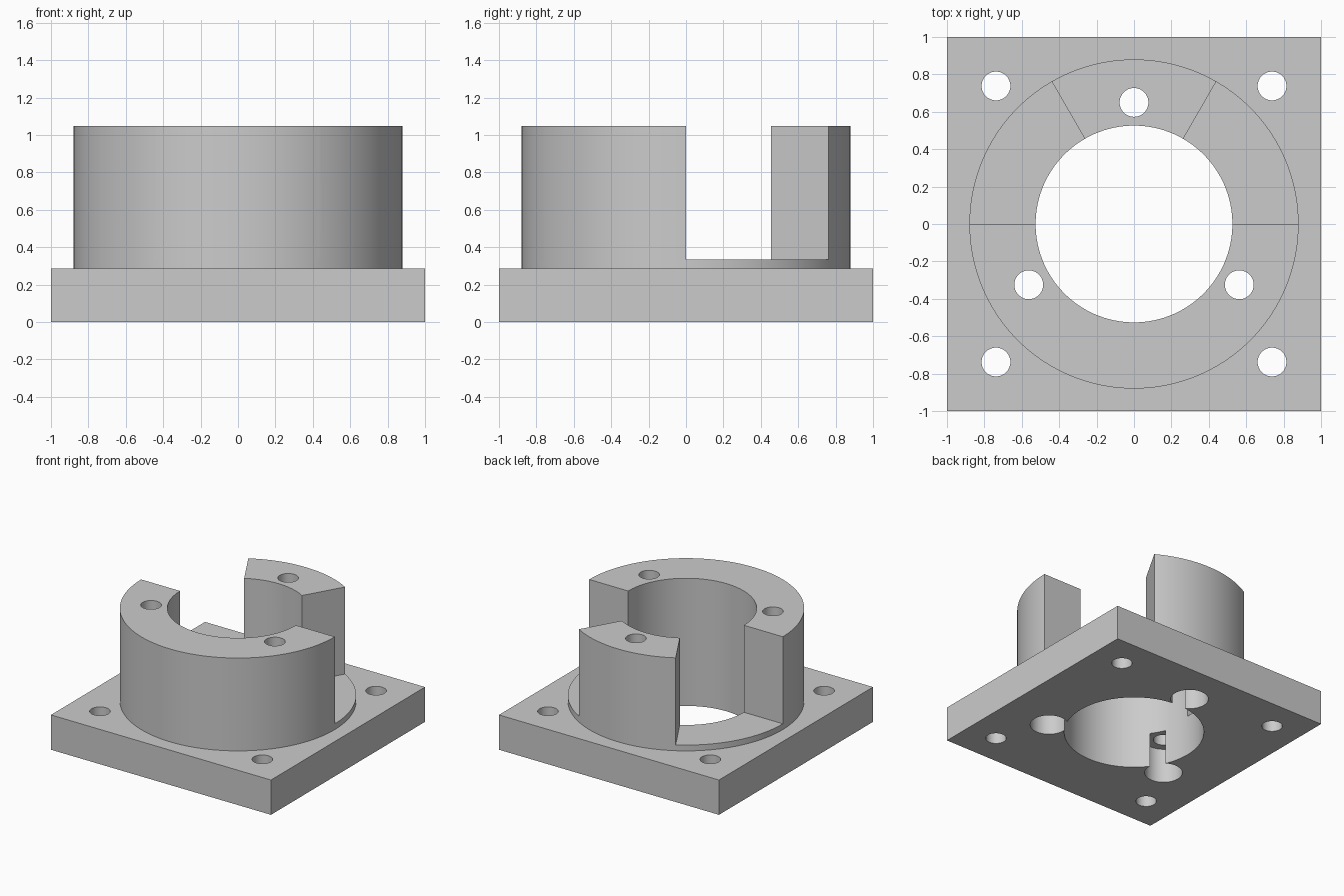
import bpy
import bmesh
from math import cos, sin, radians

if "Cube" in bpy.data.objects:
    bpy.data.objects.remove(bpy.data.objects["Cube"], do_unlink=True)

PLATE_TOP, RING_TOP, POST_TOP = 0.286, 0.334, 1.049
OUTER_R, BORE_R = 0.88, 0.526
HOLE_R, RECESS_R = 0.077, 0.142
BOLT_CIRCLE, CORNER = 0.65, 0.738

grey = bpy.data.materials.new("plain grey")
grey.use_nodes = True
colour = (0.6, 0.6, 0.6, 1)
grey.diffuse_color = colour
grey.node_tree.nodes["Principled BSDF"].inputs["Base Color"].default_value = colour


def prism(name, outline, z0, z1):
    """Extrude a flat outline between two heights."""
    bm = bmesh.new()
    face = bm.faces.new([bm.verts.new((x, y, z0)) for x, y in outline])
    top = bmesh.ops.extrude_face_region(bm, geom=[face])["geom"]
    moved = [v for v in top if isinstance(v, bmesh.types.BMVert)]
    bmesh.ops.translate(bm, verts=moved, vec=(0, 0, z1 - z0))
    bmesh.ops.recalc_face_normals(bm, faces=bm.faces)
    mesh = bpy.data.meshes.new(name)
    bm.to_mesh(mesh)
    bm.free()
    mesh.materials.append(grey)
    obj = bpy.data.objects.new(name, mesh)
    bpy.context.collection.objects.link(obj)
    return obj


def polar(radius, degrees):
    return radius * cos(radians(degrees)), radius * sin(radians(degrees))


def circle(radius, centre=(0, 0), sides=48):
    points = [polar(radius, 360 * i / sides) for i in range(sides)]
    return [(centre[0] + x, centre[1] + y) for x, y in points]


def combine(body, tool, operation):
    """Apply one boolean and discard its tool."""
    tool.hide_render = True
    mod = body.modifiers.new(operation, 'BOOLEAN')
    mod.operation, mod.object, mod.solver = operation, tool, 'EXACT'
    bpy.ops.object.modifier_apply(modifier=mod.name)
    bpy.data.objects.remove(tool, do_unlink=True)


# Square base plate with a round collar rising from it
body = prism("flanged_post_mount", [(-1, -1), (1, -1), (1, 1), (-1, 1)], 0, PLATE_TOP)
bpy.context.view_layer.objects.active = body
body.select_set(True)
combine(body, prism("collar", circle(OUTER_R, sides=144), 0.1, POST_TOP), 'UNION')

# Central bore
combine(body, prism("bore_cutter", circle(BORE_R, sides=120), -1, 2), 'DIFFERENCE')

# Three open gaps that leave three posts, each with a bolt hole and a recess below
for start in (0, 120, 240):
    wedge = [(0, 0), polar(2, start), polar(2, start + 60)]
    combine(body, prism("gap_cutter", wedge, RING_TOP, 2), 'DIFFERENCE')
    centre = polar(BOLT_CIRCLE, start + 90)
    combine(body, prism("hole_cutter", circle(HOLE_R, centre), -1, 2), 'DIFFERENCE')
    combine(body, prism("recess_cutter", circle(RECESS_R, centre), -1, PLATE_TOP), 'DIFFERENCE')

# Corner mounting holes
for x in (-CORNER, CORNER):
    for y in (-CORNER, CORNER):
        combine(body, prism("corner_cutter", circle(HOLE_R, (x, y)), -1, 2), 'DIFFERENCE')

bpy.ops.object.shade_smooth_by_angle(angle=radians(30))
